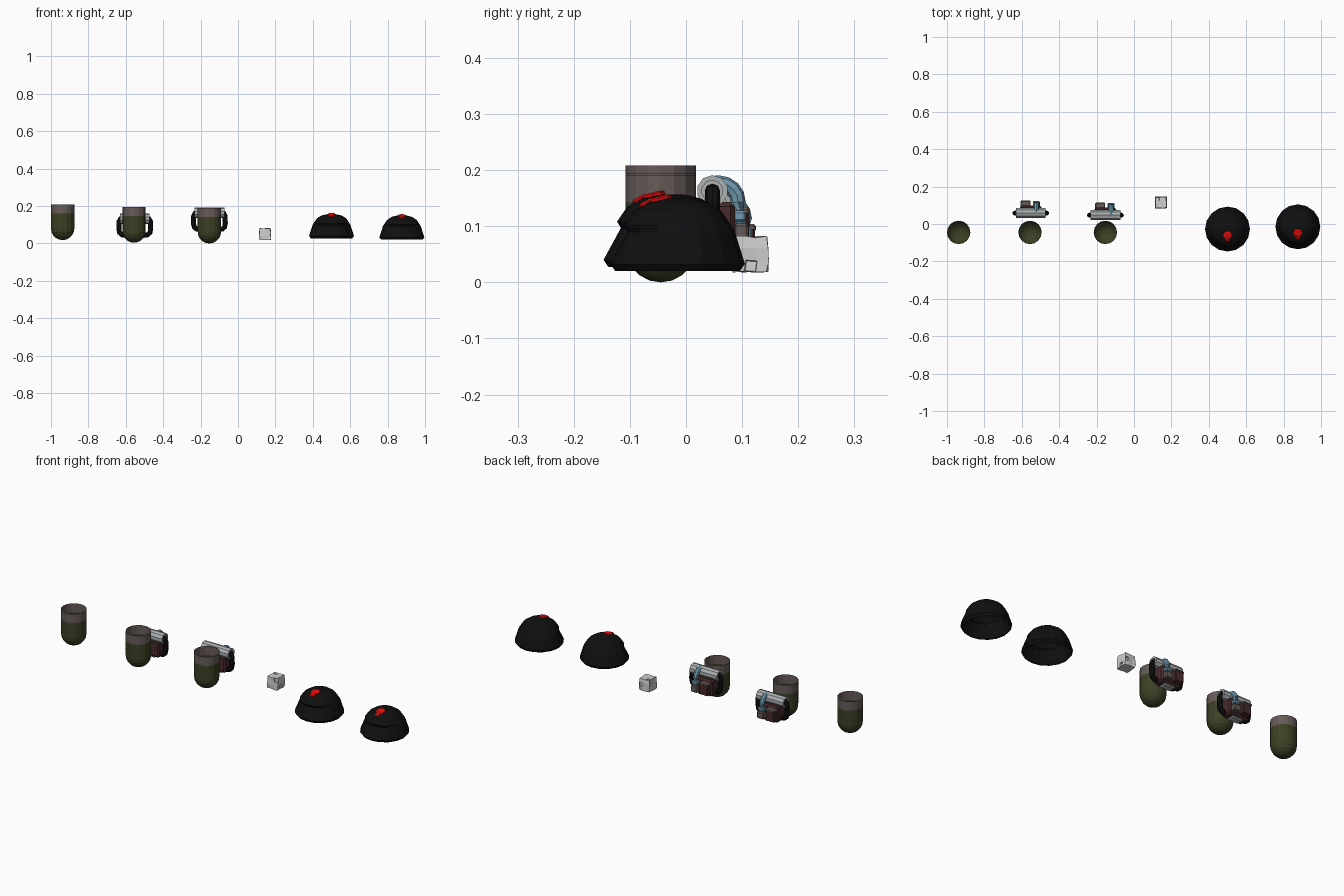
import bpy, bmesh, math, random
from mathutils import Vector, Matrix

if "Cube" in bpy.data.objects:
    bpy.data.objects.remove(bpy.data.objects["Cube"])

random.seed(4)


def mat(name, r, g, b):
    m = bpy.data.materials.new(name)
    m.diffuse_color = (r, g, b, 1)
    m.use_nodes = True
    m.node_tree.nodes["Principled BSDF"].inputs["Base Color"].default_value = m.diffuse_color
    return m


OLIVE = mat("olive", 0.045, 0.052, 0.018)
TAUPE = mat("taupe", 0.135, 0.105, 0.098)
MAROON = mat("maroon", 0.065, 0.024, 0.024)
STEEL = mat("steel", 0.42, 0.44, 0.45)
BLUE = mat("dusty_blue", 0.16, 0.32, 0.43)
BLACK = mat("black", 0.005, 0.005, 0.005)
RED = mat("red", 0.8, 0.004, 0.004)
STONE = mat("pale_grey", 0.62, 0.62, 0.62)


def finish(name, bm, mats, loc=(0, 0, 0), normals=True):
    if normals:
        bmesh.ops.recalc_face_normals(bm, faces=bm.faces)
    me = bpy.data.meshes.new(name)
    bm.to_mesh(me)
    bm.free()
    for m in mats:
        me.materials.append(m)
    ob = bpy.data.objects.new(name, me)
    ob.location = loc
    bpy.context.collection.objects.link(ob)
    return ob


def lathe(bm, profile, n, shape=lambda r, z, a: r):
    """Rings of (radius, z) joined by faces; radius 0 closes to a point."""
    rings = []
    for r, z in profile:
        if r == 0:
            rings.append([bm.verts.new((0, 0, z))] * n)
        else:
            ring = []
            for i in range(n):
                a = math.tau * i / n
                q = shape(r, z, a)
                ring.append(bm.verts.new((q * math.cos(a), q * math.sin(a), z)))
            rings.append(ring)
    for a, b in zip(rings, rings[1:]):
        for i in range(n):
            j = (i + 1) % n
            bm.faces.new(list(dict.fromkeys((a[i], a[j], b[j], b[i]))))


def box(name, size, centre, m, loc, bevel=0.004):
    bm = bmesh.new()
    bmesh.ops.create_cube(bm, size=1)
    bmesh.ops.scale(bm, vec=size, verts=bm.verts)
    bmesh.ops.translate(bm, vec=centre, verts=bm.verts)
    if bevel:
        bmesh.ops.bevel(bm, geom=bm.edges[:], offset=bevel, segments=1, affect='EDGES')
    return finish(name, bm, [m], loc)


def tube(name, pts, radius, m, loc, n=8):
    """Capped round tube swept along a path."""
    pts = [Vector(p) for p in pts]
    bm = bmesh.new()
    rings = []
    for i, p in enumerate(pts):
        t = (pts[min(i + 1, len(pts) - 1)] - pts[max(i - 1, 0)]).normalized()
        u = Vector((0, 1, 0)) if abs(t.y) < 0.01 else Vector((1, 0, 0))
        v = t.cross(u)
        rings.append([bm.verts.new(p + radius * (u * math.cos(math.tau * k / n) + v * math.sin(math.tau * k / n)))
                      for k in range(n)])
    for a, b in zip(rings, rings[1:]):
        for k in range(n):
            bm.faces.new((a[k], a[(k + 1) % n], b[(k + 1) % n], b[k]))
    bm.faces.new(rings[0])
    bm.faces.new(rings[-1])
    return finish(name, bm, [m], loc)


def cup(name, x, z):
    # open sleeve with a round bottom and a taupe band at the rim
    R = 0.0625
    prof = [(0, 0)] + [(R * math.sin(t), R - R * math.cos(t))
                       for t in (math.pi / 2 * i / 5 for i in range(1, 6))]
    prof += [(R, 0.142), (R, 0.19)]
    bm = bmesh.new()
    lathe(bm, prof, 16)
    for f in bm.faces:
        f.material_index = int(f.calc_center_median().z > 0.142)
    finish(name, bm, [OLIVE, TAUPE], (x, -0.045, z))


def pack(tag, loc):
    # bar with hollow ends
    bm = bmesh.new()
    lathe(bm, [(0, -0.066), (0.019, -0.066), (0.019, -0.08), (0.028, -0.08),
               (0.028, 0.08), (0.019, 0.08), (0.019, 0.066), (0, 0.066)], 10)
    bm.transform(Matrix.Rotation(math.pi / 2, 4, 'Y'))
    finish("top_bar_" + tag, bm, [STEEL], loc)
    # side hoses, mirrored
    for s, side in ((-1, "left"), (1, "right")):
        path = [(0.06, 0, 0), (0.077, 0, -0.001), (0.084, 0, -0.015), (0.085, 0, -0.055),
                (0.081, 0, -0.076), (0.068, 0, -0.087), (0.05, 0, -0.088)]
        tube(f"{side}_hose_{tag}", [(s * x, y, z) for x, y, z in path], 0.0135, BLACK, loc)
    # body, pockets and base
    box("body_" + tag, (0.115, 0.06, 0.085), (0, 0.01, -0.062), MAROON, loc, 0.008)
    box("large_pocket_" + tag, (0.05, 0.03, 0.062), (-0.028, 0.05, -0.062), MAROON, loc)
    box("small_pocket_" + tag, (0.038, 0.026, 0.035), (0.03, 0.051, -0.076), TAUPE, loc)
    box("pocket_flap_" + tag, (0.054, 0.034, 0.014), (-0.028, 0.05, -0.036), TAUPE, loc)
    box("bottom_plate_" + tag, (0.06, 0.04, 0.014), (0, 0.01, -0.106), STEEL, loc)
    # blue elbow pipe and its collar
    pipe = [(0.03, 0.005, 0.014)]
    pipe += [(0.03, 0.012 + 0.034 * math.sin(t), -0.02 + 0.034 * math.cos(t))
             for t in (math.pi / 2 * i / 4 for i in range(5))] + [(0.03, 0.046, -0.06)]
    tube("elbow_pipe_" + tag, pipe, 0.0135, BLUE, loc)
    box("pipe_collar_" + tag, (0.036, 0.032, 0.02), (0.03, 0.044, -0.045), BLUE, loc)


def hat(tag, x, y, z):
    # soft dome whose front overhangs a shallow fold
    def shape(r, h, a):
        front = max(0, -math.sin(a))
        return r - (0.013 * front if abs(h - 0.07) < 0.002 else 0)
    prof = [(0.111, 0), (0.12, 0.013), (0.102, 0.07), (0.096, 0.081), (0.079, 0.106),
            (0.055, 0.122), (0.028, 0.129), (0, 0.13)]
    bm = bmesh.new()
    lathe(bm, prof, 16, shape)
    finish("hat_dome_" + tag, bm, [BLACK], (x, y, z))
    # red patch: one round plate and a small tab in front
    for nm, r, py, pz, tilt in (("patch", 0.023, -0.033, 0.128, 0.25),
                                ("patch_tab", 0.015, -0.055, 0.121, 0.5)):
        bm = bmesh.new()
        lathe(bm, [(r, -0.004), (r, 0.002), (r * 0.7, 0.005), (0, 0.005)], 8)
        bm.transform(Matrix.Translation((0, py, pz)) @ Matrix.Rotation(tilt, 4, 'X'))
        finish(f"{nm}_{tag}", bm, [RED], (x, y, z))


def rock():
    # rough block, narrower on top, with a small dent in each side
    bm = bmesh.new()
    bmesh.ops.create_cube(bm, size=0.062)
    bmesh.ops.subdivide_edges(bm, edges=bm.edges[:], cuts=2, use_grid_fill=True)
    for v in bm.verts:
        k = 1.0 - 1.5 * max(0, v.co.z)
        corners = sum(abs(c) > 0.03 for c in v.co)
        if corners == 3:
            k *= 0.94
        v.co.x *= k
        v.co.y *= k
        v.co += Vector([random.uniform(-0.002, 0.002) for _ in range(3)])
    bm.faces.ensure_lookup_table()
    bm.normal_update()
    dents = []
    for d in ((1, 0, 0), (-1, 0, 0), (0, 1, 0), (0, -1, 0), (0, 0, 1)):
        side = [f for f in bm.faces if f.normal.dot(Vector(d)) > 0.8]
        dents.append(random.choice(side))
    for f in dents:
        bmesh.ops.inset_individual(bm, faces=[f], thickness=0.002, depth=-0.006)
    finish("rock_block", bm, [STONE], (0.144, 0.115, 0.05))


cup("left_cup", -0.9375, 0.018)
cup("middle_cup", -0.556, 0.004)
cup("right_cup", -0.153, 0.0)
pack("a", (-0.552, 0.058, 0.133))
pack("b", (-0.153, 0.047, 0.163))
rock()
hat("a", 0.50, -0.027, 0.027)
hat("b", 0.876, -0.015, 0.02)
